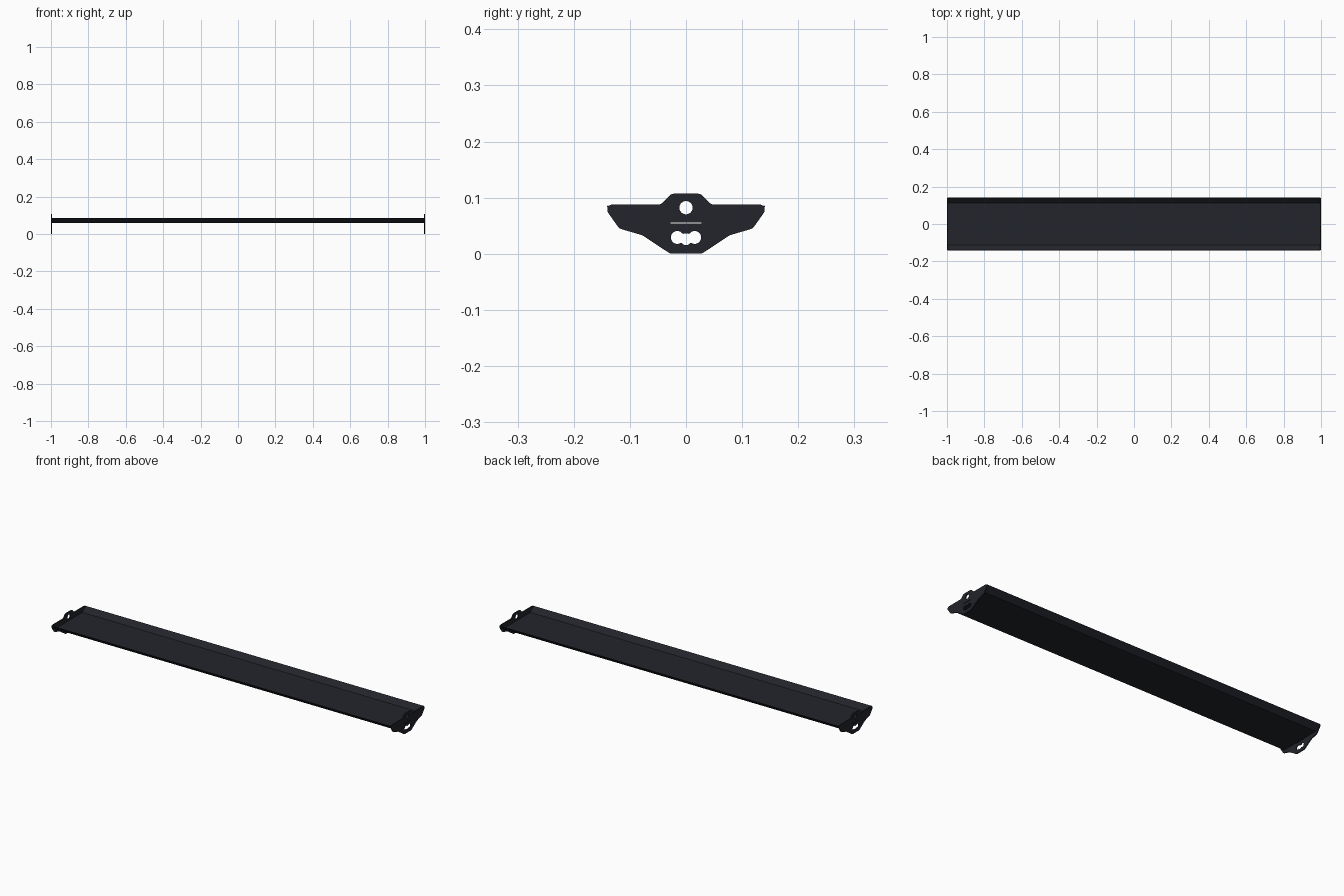
import bpy
import bmesh
import math
from mathutils import Vector

if "Cube" in bpy.data.objects:
    bpy.data.objects.remove(bpy.data.objects["Cube"])

T = 0.005  # end plate thickness

mat = bpy.data.materials.new("dark_metal")
mat.diffuse_color = (0.016, 0.018, 0.024, 1)
mat.use_nodes = True
mat.node_tree.nodes["Principled BSDF"].inputs["Base Color"].default_value = mat.diffuse_color


def fillet(points, segs=6):
    """Round each corner of a closed outline of (x, y, radius)."""
    out = []
    n = len(points)
    for i, (x, y, r) in enumerate(points):
        p = Vector((x, y))
        a = (Vector(points[i - 1][:2]) - p).normalized()
        b = (Vector(points[(i + 1) % n][:2]) - p).normalized()
        half = a.angle(b) / 2
        d = r / math.tan(half)
        c = p + (a + b).normalized() * (r / math.sin(half))
        s, e = p + a * d - c, p + b * d - c
        sweep = s.angle_signed(e)
        for k in range(segs + 1):
            t = -sweep * k / segs
            out.append((c.x + s.x * math.cos(t) - s.y * math.sin(t),
                        c.y + s.x * math.sin(t) + s.y * math.cos(t)))
    return out


def circle(x, y, r, n=32):
    return [(x + r * math.cos(2 * math.pi * k / n),
             y + r * math.sin(2 * math.pi * k / n)) for k in range(n)]


def merged_circles(circles, cx, cy):
    """Outer outline of overlapping circles, ordered around a centre."""
    pts = [p for c in circles for p in circle(*c, n=64)
           if all(o == c or math.dist(p, o[:2]) > o[2] for o in circles)]
    return sorted(pts, key=lambda p: math.atan2(p[1] - cy, p[0] - cx))


# End plate outline (y, z, corner radius), right half mirrored to the left
half = [(0.026, 0.107, 0.012), (0.045, 0.088, 0.008), (0.1495, 0.088, 0.0098),
        (0.119, 0.045, 0.014), (0.078, 0.033, 0.02), (0.027, 0.002, 0.012)]
half[-1] = (0.028, 0.0, 0.012)
outline = fillet(half + [(-y, z, r) for y, z, r in reversed(half)])
loops = [
    outline,
    circle(0, 0.082, 0.0118),
    [(-0.028, 0.054), (0.028, 0.054), (0.028, 0.056), (-0.028, 0.056)],
    merged_circles([(-0.0155, 0.029, 0.0115), (0.0155, 0.029, 0.0115),
                    (0, 0.026, 0.0105)], 0, 0.028),
]


def end_plate(name, x):
    cu = bpy.data.curves.new(name, 'CURVE')
    cu.dimensions = '2D'
    cu.fill_mode = 'BOTH'
    cu.extrude = T / 2
    for pts in loops:
        sp = cu.splines.new('POLY')
        sp.points.add(len(pts) - 1)
        for p, q in zip(sp.points, pts):
            p.co = (q[0], q[1], 0, 1)
        sp.use_cyclic_u = True
    cu.materials.append(mat)
    ob = bpy.data.objects.new(name, cu)
    bpy.context.collection.objects.link(ob)
    ob.rotation_euler = (math.pi / 2, 0, math.pi / 2)
    ob.location.x = x
    bpy.ops.object.select_all(action='DESELECT')
    ob.select_set(True)
    bpy.context.view_layer.objects.active = ob
    bpy.ops.object.convert(target='MESH')


end_plate("left_end_plate", -1 + T / 2)
end_plate("right_end_plate", 1 - T / 2)

# Tray: folded sheet with sloping side walls, swept between the plates
top = [(-0.139, 0.086), (-0.112, 0.061), (0.112, 0.061), (0.139, 0.086)]
under = [(0.141, 0.084), (0.113, 0.058), (-0.113, 0.058), (-0.141, 0.084)]
bm = bmesh.new()
L = 1 - T / 2
ends = [[bm.verts.new((x, y, z)) for y, z in top + under] for x in (-L, L)]
n = len(ends[0])
for i in range(n):
    j = (i + 1) % n
    bm.faces.new((ends[0][i], ends[0][j], ends[1][j], ends[1][i]))
for e in ends:
    for i in range(3):
        bm.faces.new((e[i], e[i + 1], e[6 - i], e[7 - i]))
bmesh.ops.recalc_face_normals(bm, faces=bm.faces)
me = bpy.data.meshes.new("tray")
bm.to_mesh(me)
bm.free()
me.materials.append(mat)
bpy.context.collection.objects.link(bpy.data.objects.new("tray", me))
